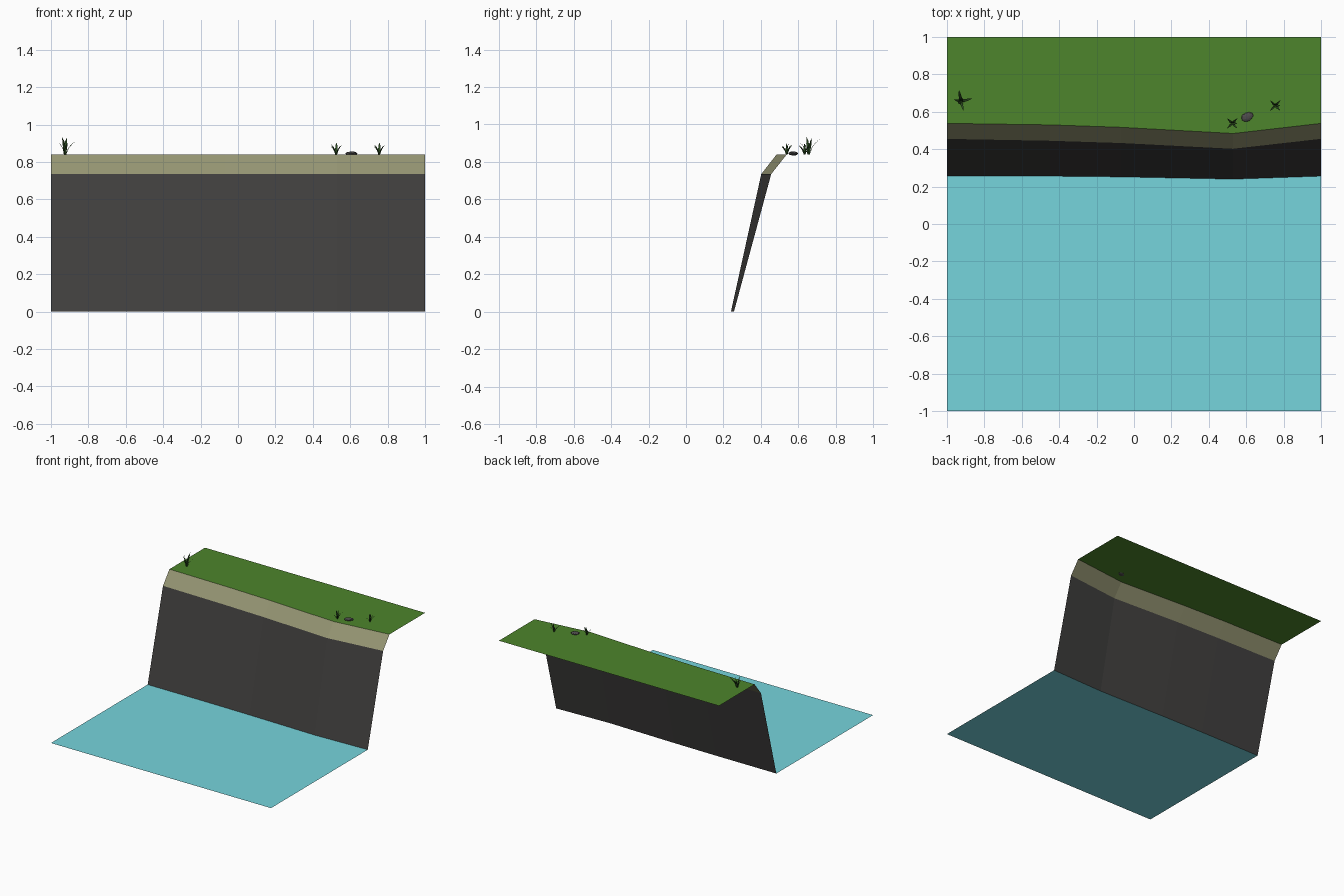
import bpy, bmesh, math, random
from mathutils import Vector, Matrix

if "Cube" in bpy.data.objects:
    bpy.data.objects.remove(bpy.data.objects["Cube"])

random.seed(4)


def material(name, color):
    m = bpy.data.materials.new(name)
    m.diffuse_color = (*color, 1)
    m.use_nodes = True
    m.node_tree.nodes["Principled BSDF"].inputs["Base Color"].default_value = m.diffuse_color
    return m


def mesh_object(name, bm, mat=None):
    me = bpy.data.meshes.new(name)
    bm.to_mesh(me)
    bm.free()
    ob = bpy.data.objects.new(name, me)
    bpy.context.collection.objects.link(ob)
    if mat:
        me.materials.append(mat)
    return ob


def strip(name, lower, upper, mat):
    """Sheet of quads between two rows of points running along x."""
    bm = bmesh.new()
    a = [bm.verts.new(p) for p in lower]
    b = [bm.verts.new(p) for p in upper]
    for i in range(len(a) - 1):
        bm.faces.new((a[i], a[i + 1], b[i + 1], b[i]))
    return mesh_object(name, bm, mat)


GREEN = material("grass", (0.075, 0.235, 0.025))
WATER = material("water", (0.18, 0.66, 0.72))
EARTH = material("earth", (0.30, 0.30, 0.17))
STONE = material("cliff_stone", (0.052, 0.050, 0.048))
BLADE = material("blade", (0.025, 0.075, 0.015))
ROCK = material("rock", (0.075, 0.07, 0.07))

# Cliff cross-section rows: x, waterline y, lip y, grass edge y
TOP, LIP = 0.84, 0.735
cols = [(-1, .256, .455, .538), (-.45, .256, .445, .53), (-.07, .252, .433, .517),
        (.53, .24, .402, .484), (1, .256, .455, .538)]
front = [(c[0], -1, 0) for c in cols]
base = [(c[0], c[1], 0) for c in cols]
lip = [(c[0], c[2], LIP) for c in cols]
edge = [(c[0], c[3], TOP) for c in cols]
back = [(c[0], 1, TOP) for c in cols]

strip("water_surface", front, base, WATER)
strip("cliff_face", base, lip, STONE)
strip("earth_lip", lip, edge, EARTH)
strip("grass_top", edge, back, GREEN)


# Grass tufts: curved tapering blades, each (angle in degrees, reach, height)
def tuft(name, x, y, blades):
    bm = bmesh.new()
    for ang, reach, h in blades:
        a = math.radians(ang)
        out = Vector((math.cos(a), math.sin(a), 0))
        side = Vector((-out.y, out.x, 0))
        rows = []
        for t, w in ((0, .5), (.4, .75), (.75, .5)):
            c = Vector((x, y, TOP)) + out * (reach * (.08 + .92 * t ** 1.6))
            c.z += h * (1.25 * t - .25 * t * t)
            half = side * w * .13 * h
            rows.append((bm.verts.new(c - half), bm.verts.new(c + half)))
        for r, s in zip(rows, rows[1:]):
            bm.faces.new((r[0], r[1], s[1], s[0]))
        tip = bm.verts.new(Vector((x, y, TOP + h)) + out * reach)
        bm.faces.new((rows[-1][0], rows[-1][1], tip))
    return mesh_object(name, bm, BLADE)


tuft("grass_tuft_left", -.925, .655,
     [(100, .065, .085), (15, .065, .075), (165, .04, .07),
      (285, .055, .065), (60, .02, .09), (215, .02, .095)])
small = [(45, .042, .05), (135, .04, .055), (225, .042, .045),
         (315, .04, .05), (80, .012, .065), (0, .028, .06)]
tuft("grass_tuft_middle", .525, .538, small)
tuft("grass_tuft_right", .755, .633, small)

# Flattened faceted rock, half sunk in the grass
bm = bmesh.new()
bmesh.ops.create_icosphere(bm, subdivisions=2, radius=1)
for v in bm.verts:
    v.co *= random.uniform(.92, 1.06)
bmesh.ops.transform(bm, verts=bm.verts, matrix=Matrix.Translation((.605, .573, .845))
                    @ Matrix.Rotation(.4, 4, 'Z') @ Matrix.Diagonal((.034, .024, .011, 1)))
mesh_object("rock", bm, ROCK)
